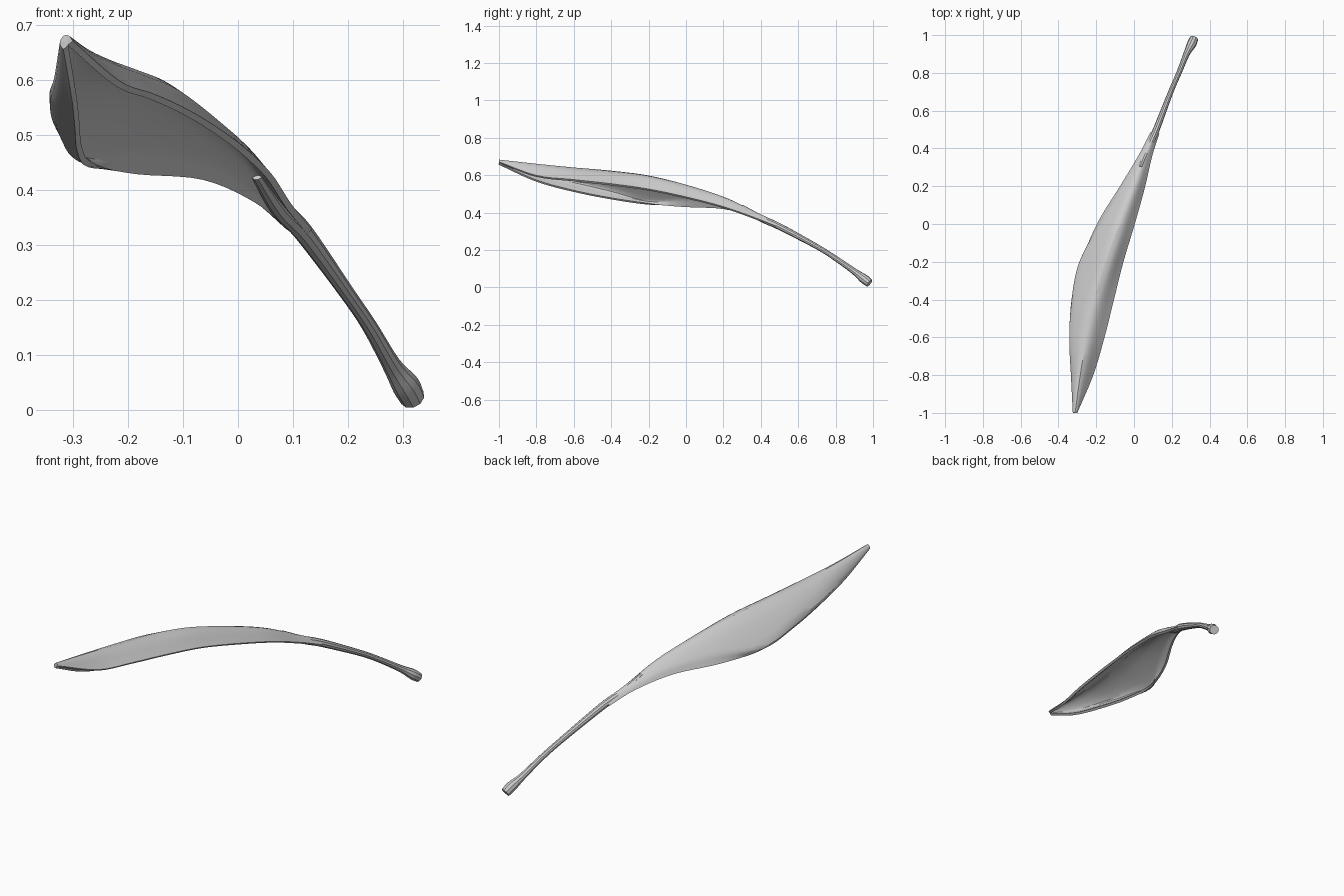
import bpy
from mathutils import Vector

if "Cube" in bpy.data.objects:
    bpy.data.objects.remove(bpy.data.objects["Cube"])


def smooth_path(pts, n):
    """Catmull-Rom resampling that passes through every point."""
    pts = [Vector(p) for p in pts]
    ext = [2 * pts[0] - pts[1]] + pts + [2 * pts[-1] - pts[-2]]
    out = []
    for a, b, c, d in zip(ext, ext[1:], ext[2:], ext[3:]):
        for i in range(n):
            t = i / n
            out.append(0.5 * (2 * b + (c - a) * t + (2 * a - 5 * b + 4 * c - d) * t * t
                              + (3 * b - a - 3 * c + d) * t ** 3))
    return out + [pts[-1]]


# Blade sections: y, then x,z of lower rim, side bulge, crest, right rim
sections = [
    (-1.00, -0.313, 0.660, -0.318, 0.668, -0.312, 0.677, -0.305, 0.668),
    (-0.80, -0.298, 0.570, -0.328, 0.605, -0.285, 0.655, -0.220, 0.595),
    (-0.60, -0.292, 0.515, -0.337, 0.570, -0.250, 0.635, -0.160, 0.572),
    (-0.40, -0.288, 0.475, -0.322, 0.525, -0.210, 0.618, -0.110, 0.550),
    (-0.20, -0.268, 0.446, -0.276, 0.475, -0.150, 0.592, -0.060, 0.522),
    (0.00, -0.190, 0.432, -0.160, 0.485, -0.075, 0.543, 0.000, 0.480),
    (0.20, -0.068, 0.422, -0.045, 0.455, 0.005, 0.478, 0.055, 0.428),
    (0.36, 0.028, 0.380, 0.040, 0.395, 0.062, 0.402, 0.092, 0.372),
    (0.48, 0.090, 0.328, 0.100, 0.340, 0.112, 0.345, 0.130, 0.325),
]
lines = [smooth_path([(s[k], s[0], s[k + 1]) for s in sections], 5) for k in (1, 3, 5, 7)]
rows = [smooth_path(r, 5) for r in zip(*lines)]
w = len(rows[0])
mesh = bpy.data.meshes.new("leaf_blade")
mesh.from_pydata(
    [v for r in rows for v in r], [],
    [(i * w + j, i * w + j + 1, (i + 1) * w + j + 1, (i + 1) * w + j)
     for i in range(len(rows) - 1) for j in range(w - 1)])
blade = bpy.data.objects.new("leaf_blade", mesh)
bpy.context.collection.objects.link(blade)
solid = blade.modifiers.new("thickness", 'SOLIDIFY')
solid.thickness = 0.012
solid.offset = 0


# Stem and flared foot: x, y, z, radius along each path
def tube(name, pts):
    curve = bpy.data.curves.new(name, 'CURVE')
    curve.dimensions = '3D'
    curve.bevel_depth = 1
    curve.bevel_resolution = 3
    curve.use_fill_caps = True
    path = smooth_path([p[:3] for p in pts], 5)
    radii = smooth_path([(p[3], 0, 0) for p in pts], 5)
    sp = curve.splines.new('POLY')
    sp.points.add(len(path) - 1)
    for q, p, r in zip(sp.points, path, radii):
        q.co = (*p, 1)
        q.radius = r.x
    ob = bpy.data.objects.new(name, curve)
    bpy.context.collection.objects.link(ob)
    return ob


stem = tube("stem", [
    (0.035, 0.30, 0.430, 0.012), (0.075, 0.40, 0.370, 0.018), (0.118, 0.50, 0.325, 0.018),
    (0.195, 0.70, 0.218, 0.014), (0.238, 0.80, 0.155, 0.014),
    (0.278, 0.90, 0.085, 0.017), (0.304, 0.95, 0.047, 0.025), (0.317, 0.981, 0.023, 0.023)])

for ob in (blade, stem):
    bpy.ops.object.select_all(action='DESELECT')
    ob.select_set(True)
    bpy.context.view_layer.objects.active = ob
    bpy.ops.object.convert(target='MESH')
    bpy.ops.object.shade_smooth_by_angle()
